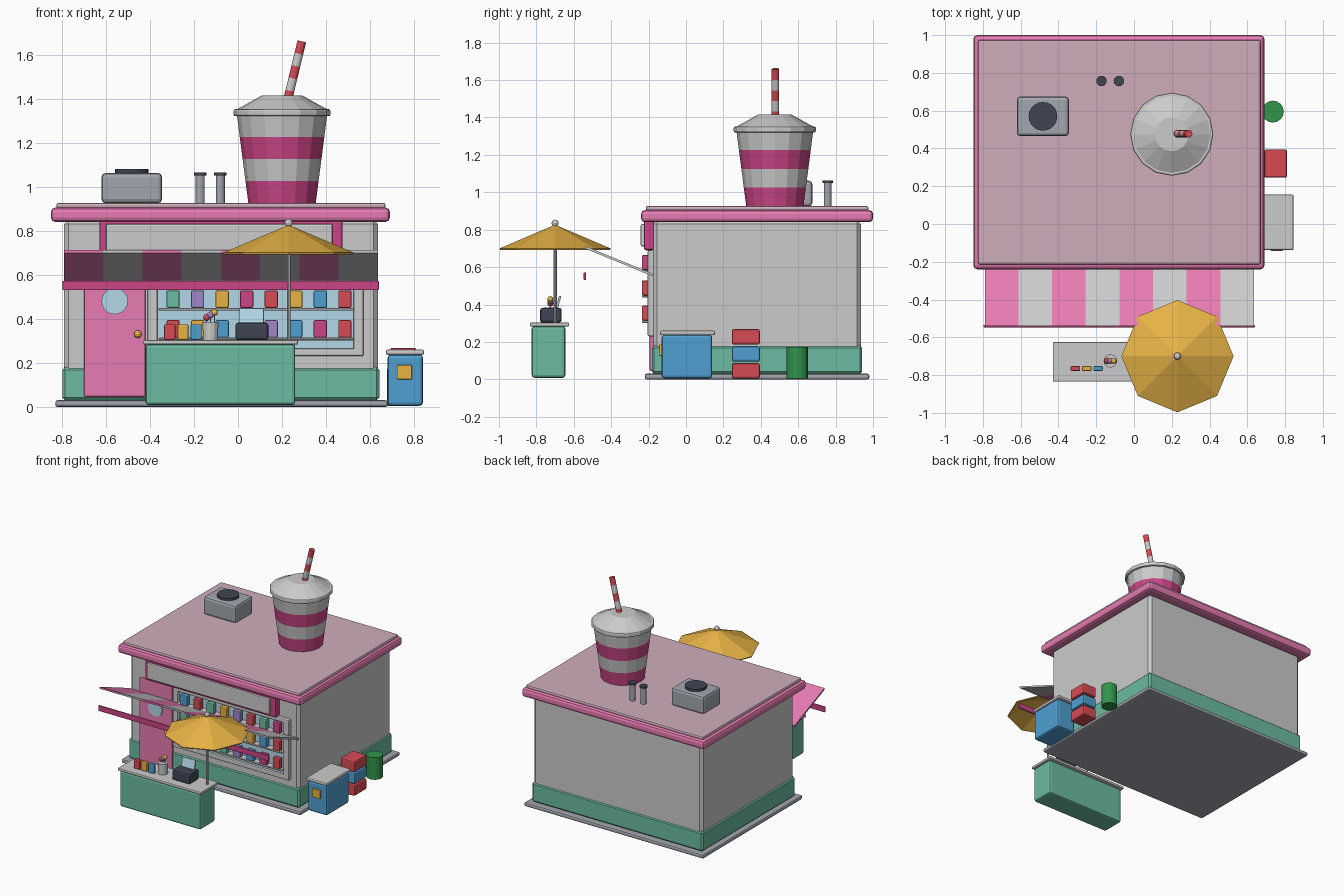
import bpy, bmesh, math
from mathutils import Vector

if "Cube" in bpy.data.objects:
    bpy.data.objects.remove(bpy.data.objects["Cube"])

COL = {
    "pink": (0.80, 0.20, 0.45), "magenta": (0.60, 0.06, 0.24), "roof": (0.62, 0.42, 0.50),
    "green": (0.15, 0.50, 0.36), "blue": (0.08, 0.35, 0.65), "red": (0.68, 0.07, 0.09),
    "yellow": (0.80, 0.45, 0.06), "purple": (0.35, 0.24, 0.60), "dark": (0.05, 0.06, 0.09),
    "glass": (0.45, 0.68, 0.80), "leaf": (0.03, 0.30, 0.07), "steel": (0.36, 0.39, 0.43),
}
MATS = {}


def paint(ob, col):
    if not col:
        return ob
    if col not in MATS:
        MATS[col] = bpy.data.materials.new(col)
        MATS[col].diffuse_color = (*COL[col], 1)
    ob.data.materials.append(MATS[col])
    return ob


def obj(name, bm, col):
    me = bpy.data.meshes.new(name)
    bm.to_mesh(me)
    bm.free()
    ob = bpy.data.objects.new(name, me)
    bpy.context.collection.objects.link(ob)
    return paint(ob, col)


def box(name, x, y, z, col=None, bevel=0.008, segs=2):
    """Bevelled box from (min, max) pairs."""
    bm = bmesh.new()
    bmesh.ops.create_cube(bm, size=1)
    for v in bm.verts:
        v.co = [(a + b) / 2 + c * (b - a) for (a, b), c in zip((x, y, z), v.co)]
    ob = obj(name, bm, col)
    if bevel:
        m = ob.modifiers.new("bevel", 'BEVEL')
        m.width, m.segments = bevel, segs
    return ob


def rod(name, p, q, r1, r2=None, col=None, n=12, caps=True, turn=0):
    """Cylinder or cone from point p to point q."""
    p, q = Vector(p), Vector(q)
    bm = bmesh.new()
    bmesh.ops.create_cone(bm, cap_ends=caps, segments=n, radius1=r1,
                          radius2=r1 if r2 is None else r2, depth=(q - p).length)
    ob = obj(name, bm, col)
    ob.location = (p + q) / 2
    ob.rotation_mode = 'QUATERNION'
    d = q - p
    if abs(d.x) + abs(d.y) > 1e-6:
        ob.rotation_quaternion = d.to_track_quat('Z', 'Y')
    return ob


def ball(name, c, r, col=None):
    bm = bmesh.new()
    bmesh.ops.create_uvsphere(bm, u_segments=10, v_segments=6, radius=r)
    ob = obj(name, bm, col)
    ob.location = c
    return ob


# Building shell
box("base_slab", (-.83, .68), (-.22, .98), (0, .03), "steel", .01)
box("walls", (-.79, .635), (-.175, .935), (.03, .85), None, .02, 1)
box("skirting", (-.798, .642), (-.182, .942), (.03, .18), "green", .012, 1)
box("roof_eave", (-.85, .69), (-.24, 1.0), (.84, .905), "pink", .02)
box("roof_top", (-.825, .67), (-.215, .975), (.90, .927), "roof", .01)

# Sign board
box("sign_frame", (-.63, .475), (-.225, -.17), (.69, .85), "magenta", .012)
box("sign_panel", (-.60, .43), (-.242, -.20), (.71, .83), None, .008)

# Door
box("door", (-.70, -.42), (-.195, -.17), (.045, .675), "pink", .008)
rod("door_porthole", (-.56, -.19, .48), (-.56, -.202, .48), .06, col="glass", n=20)
ball("door_knob", (-.455, -.208, .33), .018, "yellow")

# Window with frame
box("window_glass", (-.38, .54), (-.186, -.17), (.25, .68), "glass", 0)
for side, x in (("left", (-.41, -.365)), ("right", (.525, .57))):
    box("window_frame_" + side, x, (-.205, -.17), (.23, .69))
for side, z in (("bottom", (.23, .265)), ("top", (.66, .69))):
    box("window_frame_" + side, (-.41, .57), (-.204, -.17), z)

# Shelves stocked with small packets
ROWS = ["red yellow blue green purple blue magenta red",
        "green purple yellow magenta red yellow blue red",
        "blue red green yellow purple red green magenta"]
for r, row in enumerate(ROWS):
    z = .302 + r * .135
    box(f"shelf_{r}", (-.36, .53), (-.235, -.18), (z, z + .012), None, .003, 1)
    for i, c in enumerate(row.split()):
        x = -.295 + i * .1115
        box(f"packet_{r}_{i}", (x - .03, x + .03), (-.236, -.2), (z + .012, z + .092), c, .007)

# Striped awning, rising outward, with a hanging front bar
w = 1.425 / 8
for i in range(8):
    x0 = -.79 + i * w
    bm = bmesh.new()
    sec = [(-.18, .552), (-.18, .566), (-.54, .713), (-.54, .699)]
    a = [bm.verts.new((x0, *s)) for s in sec]
    b = [bm.verts.new((x0 + w, *s)) for s in sec]
    bm.faces.new(a)
    bm.faces.new(b[::-1])
    for k in range(4):
        bm.faces.new((a[k], b[k], b[(k + 1) % 4], a[(k + 1) % 4]))
    bmesh.ops.recalc_face_normals(bm, faces=bm.faces)
    obj(f"awning_stripe_{i}", bm, None if i % 2 else "pink")
box("awning_valance", (-.797, .64), (-.547, -.534), (.53, .572), "magenta", .004)

# Sales counter
box("counter_body", (-.42, .26), (-.825, -.645), (.008, .285), "green", .015)
box("counter_top", (-.43, .272), (-.835, -.625), (.283, .304), None, .006)
for x, c in ((-.31, "red"), (-.25, "yellow"), (-.19, "blue")):
    box("counter_pack_" + c, (x - .025, x + .025), (-.778, -.752), (.304, .375), c, .006)
rod("sweets_jar", (-.125, -.725, .304), (-.125, -.725, .385), .034, .036)
for i, (dx, c) in enumerate(((-.018, "red"), (0, "purple"), (.018, "yellow"))):
    x = -.125 + dx
    z = .405 + i * .012
    rod(f"sweet_stick_{i}", (x, -.725, .37), (x, -.725, z), .003, n=6)
    ball(f"sweet_{i}", (x, -.725, z), .016, c)

# Cash register
box("register_body", (-.012, .138), (-.78, -.665), (.304, .382), "dark", .012)
screen = box("register_screen", (-.055, .055), (-.006, .006), (-.035, .035), "glass", .003)
screen.location = (.062, -.682, .412)
screen.rotation_euler.x = math.radians(-15)

# Parasol
rod("parasol_pole", (.23, -.7, .304), (.23, -.7, .82), .009, n=10)
canopy = rod("parasol_canopy", (.23, -.7, .70), (.23, -.7, .825), .297, .004, "yellow", 8, False)
canopy.modifiers.new("thickness", 'SOLIDIFY').thickness = .008
ball("parasol_finial", (.23, -.7, .835), .019)

# Cool box, crates and bin on the right side
box("cool_box", (.68, .84), (-.13, .14), (.005, .238), "blue", .015)
box("cool_box_lid", (.672, .845), (-.138, .155), (.236, .26), None, .008)
box("cool_box_label", (.722, .79), (-.142, -.125), (.125, .19), "yellow", .004)
for i, c in enumerate(("red", "blue", "red")):
    box(f"crate_{i}", (.69, .81), (.245, .395), (.004 + i * .091, .086 + i * .091), c, .01)
rod("waste_bin", (.735, .595, .005), (.735, .595, .173), .058, col="leaf", n=16)

# Rooftop equipment
box("cooling_unit", (-.62, -.345), (.465, .675), (.925, 1.062), "steel", .018)
rod("cooling_fan", (-.482, .57, 1.06), (-.482, .57, 1.08), .076, col="dark", n=20)
for i, x in enumerate((-.172, -.08)):
    rod(f"vent_pipe_{i}", (x, .757, .925), (x, .757, 1.055), .02, col="steel")
    rod(f"vent_cap_{i}", (x, .757, 1.05), (x, .757, 1.064), .028, col="dark")

# Giant drink cup in four bands
CX, CY = .2, .475
z0, z1, r0, r1 = .925, 1.325, .153, .205
for i in range(4):
    f, g = i / 4, (i + 1) / 4
    rod(f"cup_band_{i}", (CX, CY, z0 + f * (z1 - z0)), (CX, CY, z0 + g * (z1 - z0)),
        r0 + f * (r1 - r0), r0 + g * (r1 - r0), None if i % 2 else "magenta", 16)
rim = rod("cup_rim", (CX, CY, 1.32), (CX, CY, 1.352), .22, n=16)
m = rim.modifiers.new("bevel", 'BEVEL')
m.width, m.segments = .008, 2
rod("cup_lid", (CX, CY, 1.35), (CX, CY, 1.415), .208, .09, None, 16)

# Striped straw
p, q = Vector((.222, .478, 1.38)), Vector((.29, .478, 1.66))
for i in range(5):
    rod(f"straw_{i}", p.lerp(q, i / 5), p.lerp(q, (i + 1) / 5), .02,
        col=None if i % 2 else "red", n=12)

for m in bpy.data.materials:
    if m.users and not m.is_grease_pencil:
        m.use_nodes = True
        m.node_tree.nodes["Principled BSDF"].inputs["Base Color"].default_value = m.diffuse_color
